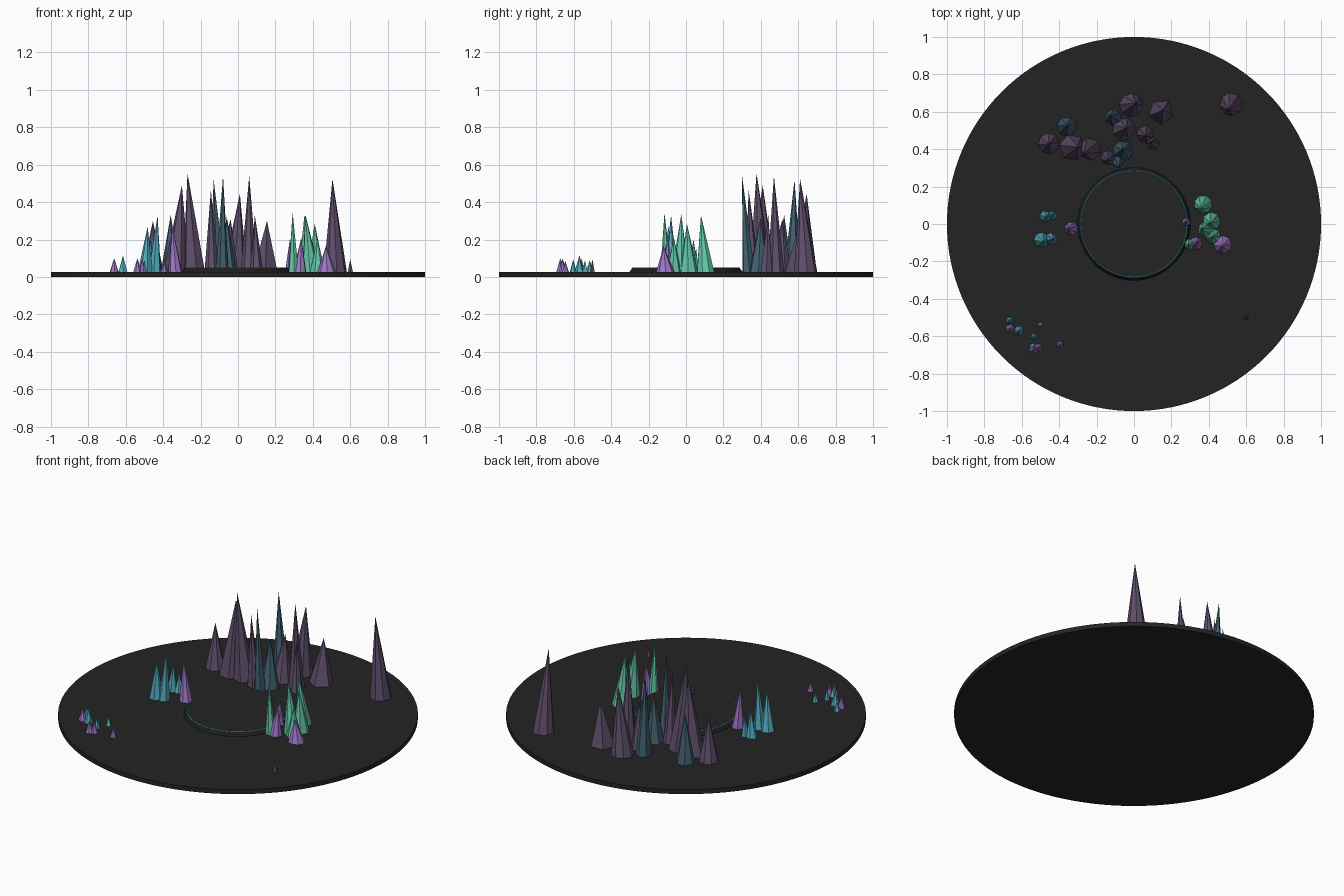
import bpy, bmesh, math, random
from mathutils import Matrix

if "Cube" in bpy.data.objects:
    bpy.data.objects.remove(bpy.data.objects["Cube"])

random.seed(4)


def material(name, rgb):
    """Flat colour given as sRGB 0-255, stored as linear."""
    lin = [((c / 255 + 0.055) / 1.055) ** 2.4 if c > 10 else c / 3295 for c in rgb]
    m = bpy.data.materials.new(name)
    m.diffuse_color = (*lin, 1)
    m.use_nodes = True
    m.node_tree.nodes["Principled BSDF"].inputs["Base Color"].default_value = m.diffuse_color
    return m


GROUND = material("charcoal ground", (36, 36, 36))
STONE = material("dark stone", (29, 29, 31))
GLOW = material("cyan glow", (62, 170, 190))
DUSK = material("dusky purple", (96, 80, 108))
SLATE = material("slate teal", (66, 98, 114))
CYAN = material("cyan crystal", (82, 172, 192))
VIOLET = material("violet crystal", (158, 120, 200))
GREEN = material("green crystal", (98, 200, 168))

FLOOR = 0.027


def finish(bm, name, mat):
    mesh = bpy.data.meshes.new(name)
    bm.to_mesh(mesh)
    bm.free()
    mesh.materials.append(mat)
    ob = bpy.data.objects.new(name, mesh)
    bpy.context.collection.objects.link(ob)
    return ob


def frustum(name, r1, r2, z1, z2, mat, sides=96):
    bm = bmesh.new()
    bmesh.ops.create_cone(bm, cap_ends=True, segments=sides, radius1=r1, radius2=r2,
                          depth=z2 - z1, matrix=Matrix.Translation((0, 0, (z1 + z2) / 2)))
    return finish(bm, name, mat)


def crystal(name, mat, x, y, r, top, lean_x=0, lean_y=0, sides=7):
    """A pointed faceted cone whose tip is pushed sideways by the lean."""
    h = top - FLOOR + 0.004
    bm = bmesh.new()
    spin = Matrix.Rotation(random.uniform(0, math.tau), 4, 'Z')
    bmesh.ops.create_cone(bm, cap_ends=True, segments=sides, radius1=r, radius2=0,
                          depth=h, matrix=spin)
    bmesh.ops.remove_doubles(bm, verts=bm.verts, dist=1e-5)
    for v in bm.verts:
        t = v.co.z / h + 0.5
        v.co.x += x + lean_x * t
        v.co.y += y + lean_y * t
        v.co.z += h / 2 + FLOOR - 0.004
    finish(bm, name, mat)


# Ground disc, raised centre stage and its glowing hoop
frustum("ground_disc", 1.0, 1.0, 0, FLOOR, GROUND, 128)
frustum("centre_platform", 0.305, 0.287, FLOOR - 0.005, 0.049, STONE)
bpy.ops.mesh.primitive_torus_add(major_radius=0.284, minor_radius=0.003, major_segments=96,
                                 minor_segments=6, location=(0, 0, 0.049))
hoop = bpy.context.object
hoop.name = "glow_hoop"
hoop.data.materials.append(GLOW)
frustum("platform_top", 0.281, 0.281, 0.047, 0.050, GROUND)

# Tall back grove: x, y, radius, top, lean
crystal("back_spire_1", DUSK, -0.015, 0.635, 0.065, 0.445, 0.025, 0.01, 8)
crystal("back_spire_2", DUSK, 0.145, 0.60, 0.07, 0.30, 0.01, 0.01, 5)
crystal("back_spire_3", DUSK, 0.52, 0.64, 0.063, 0.525, -0.015, -0.03, 8)
crystal("back_spire_4", SLATE, -0.11, 0.57, 0.045, 0.52, -0.02, 0.01, 6)
crystal("back_spire_5", DUSK, -0.055, 0.505, 0.063, 0.31, 0.015, 0.01, 8)
crystal("back_spire_6", DUSK, 0.06, 0.48, 0.047, 0.54, 0, -0.01, 7)
crystal("back_spire_7", DUSK, 0.10, 0.43, 0.036, 0.33, -0.01, 0.01, 6)
crystal("back_spire_8", SLATE, -0.36, 0.52, 0.054, 0.33, 0, 0.005, 7)
crystal("back_spire_9", DUSK, -0.455, 0.43, 0.058, 0.30, 0, 0, 8)
crystal("back_spire_10", DUSK, -0.33, 0.41, 0.072, 0.49, 0.03, 0, 6)
crystal("back_spire_11", DUSK, -0.235, 0.40, 0.062, 0.555, -0.035, -0.023, 6)
crystal("back_spire_12", DUSK, -0.14, 0.355, 0.04, 0.465, -0.005, -0.02, 7)
crystal("back_spire_13", SLATE, -0.06, 0.39, 0.056, 0.32, 0, 0.01, 7)
crystal("back_spire_14", SLATE, -0.085, 0.335, 0.035, 0.54, 0.005, -0.035, 6)

# Left cluster
crystal("left_crystal_1", CYAN, -0.475, 0.04, 0.032, 0.20, 0.01, 0, 6)
crystal("left_crystal_2", CYAN, -0.435, 0.045, 0.026, 0.15, 0, 0.01, 6)
crystal("left_crystal_3", CYAN, -0.495, -0.085, 0.042, 0.27, 0.012, -0.01, 7)
crystal("left_crystal_4", CYAN, -0.445, -0.08, 0.035, 0.33, 0.015, 0, 6)
crystal("left_crystal_5", VIOLET, -0.335, -0.025, 0.038, 0.28, -0.018, 0, 7)

# Right cluster
crystal("right_crystal_1", GREEN, 0.37, 0.105, 0.05, 0.33, -0.015, -0.025, 8)
crystal("right_crystal_2", GREEN, 0.415, 0.015, 0.05, 0.285, -0.005, -0.01, 7)
crystal("right_crystal_3", GREEN, 0.39, -0.03, 0.048, 0.335, -0.03, 0.005, 7)
crystal("right_crystal_4", GREEN, 0.425, -0.065, 0.042, 0.21, 0, 0, 7)
crystal("right_crystal_5", GREEN, 0.297, -0.108, 0.03, 0.345, -0.005, -0.007, 6)
crystal("right_crystal_6", VIOLET, 0.475, -0.11, 0.05, 0.165, -0.005, -0.01, 8)
crystal("right_crystal_7", VIOLET, 0.33, -0.105, 0.037, 0.21, 0.008, 0.01, 7)
crystal("right_crystal_8", VIOLET, 0.277, 0.01, 0.026, 0.20, 0, 0, 6)

# Small front sprouts
crystal("sprout_1", CYAN, -0.665, -0.515, 0.02, 0.09, sides=6)
crystal("sprout_2", VIOLET, -0.662, -0.56, 0.025, 0.10, sides=7)
crystal("sprout_3", CYAN, -0.615, -0.57, 0.027, 0.115, sides=6)
crystal("sprout_4", CYAN, -0.535, -0.603, 0.019, 0.095, sides=6)
crystal("sprout_5", GREEN, -0.50, -0.54, 0.017, 0.09, sides=5)
crystal("sprout_6", GREEN, -0.54, -0.655, 0.02, 0.085, sides=5)
crystal("sprout_7", VIOLET, -0.538, -0.672, 0.024, 0.10, sides=7)
crystal("sprout_8", VIOLET, -0.512, -0.66, 0.022, 0.10, sides=7)
crystal("sprout_9", VIOLET, -0.395, -0.645, 0.02, 0.085, sides=7)
crystal("lone_sprout", DUSK, 0.60, -0.50, 0.015, 0.095, sides=5)
